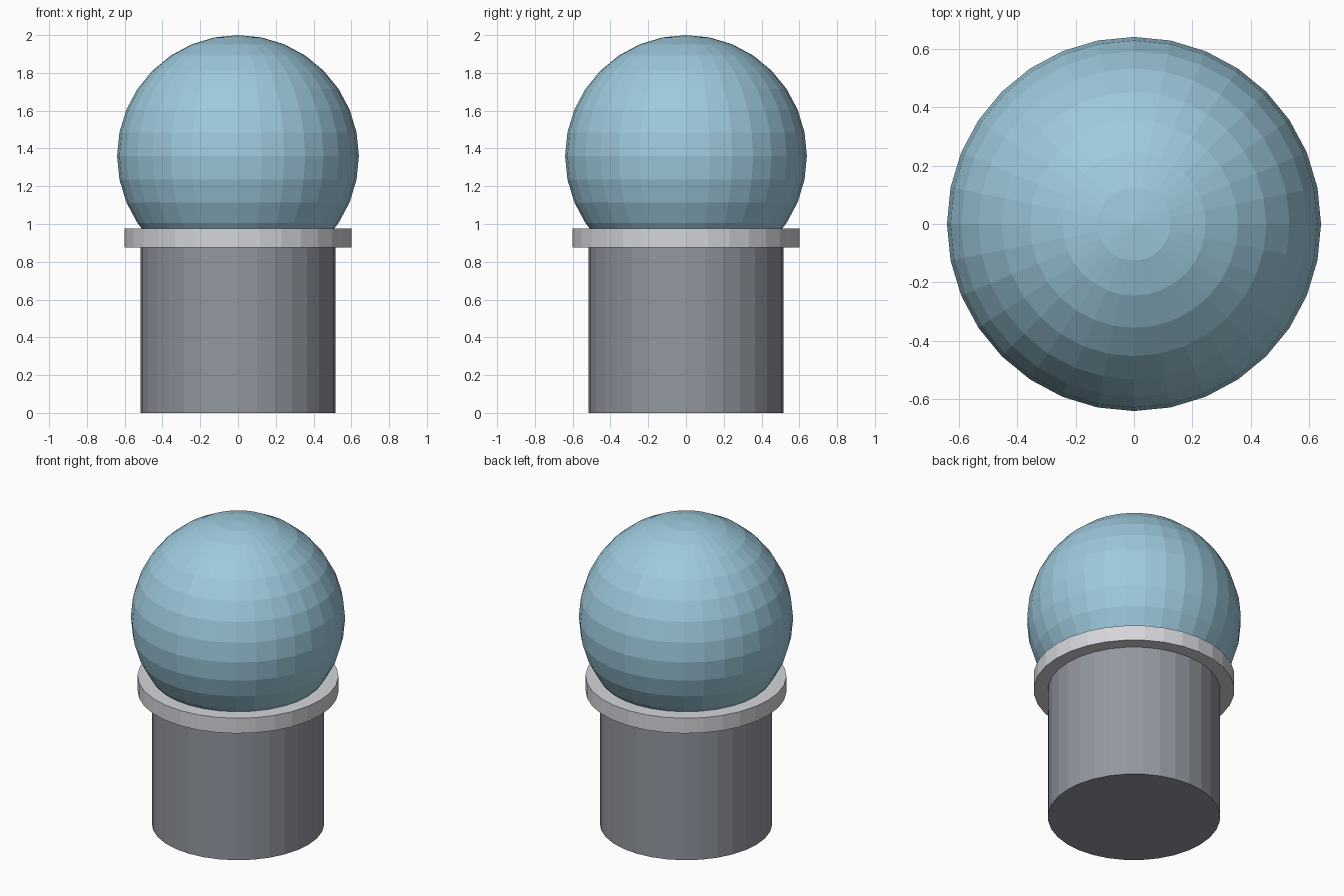
import bpy

cube = bpy.data.objects.get("Cube")
if cube:
    bpy.data.objects.remove(cube, do_unlink=True)


def material(name, color):
    mat = bpy.data.materials.new(name)
    mat.use_nodes = True
    rgba = (*color, 1.0)
    mat.diffuse_color = rgba
    mat.node_tree.nodes["Principled BSDF"].inputs["Base Color"].default_value = rgba
    return mat


def finish(name, mat):
    obj = bpy.context.object
    obj.name = name
    obj.data.name = name
    obj.data.materials.append(mat)
    bpy.ops.object.shade_flat()
    return obj


def disc(name, radius, bottom, top, mat):
    bpy.ops.mesh.primitive_cylinder_add(
        vertices=32, radius=radius, depth=top - bottom,
        location=(0, 0, (bottom + top) / 2))
    return finish(name, mat)


dark_grey = material("dark grey metal", (0.29, 0.31, 0.35))
light_grey = material("light grey metal", (0.66, 0.67, 0.70))
pale_blue = material("pale blue glass", (0.34, 0.59, 0.72))

# Cylindrical base and the wider collar on top of it
disc("base", 0.515, 0, 0.88, dark_grey)
disc("collar", 0.6, 0.875, 0.975, light_grey)

# Faceted globe sunk into the collar
bpy.ops.mesh.primitive_uv_sphere_add(
    segments=32, ring_count=16, radius=0.64, location=(0, 0, 1.36))
finish("globe", pale_blue)
